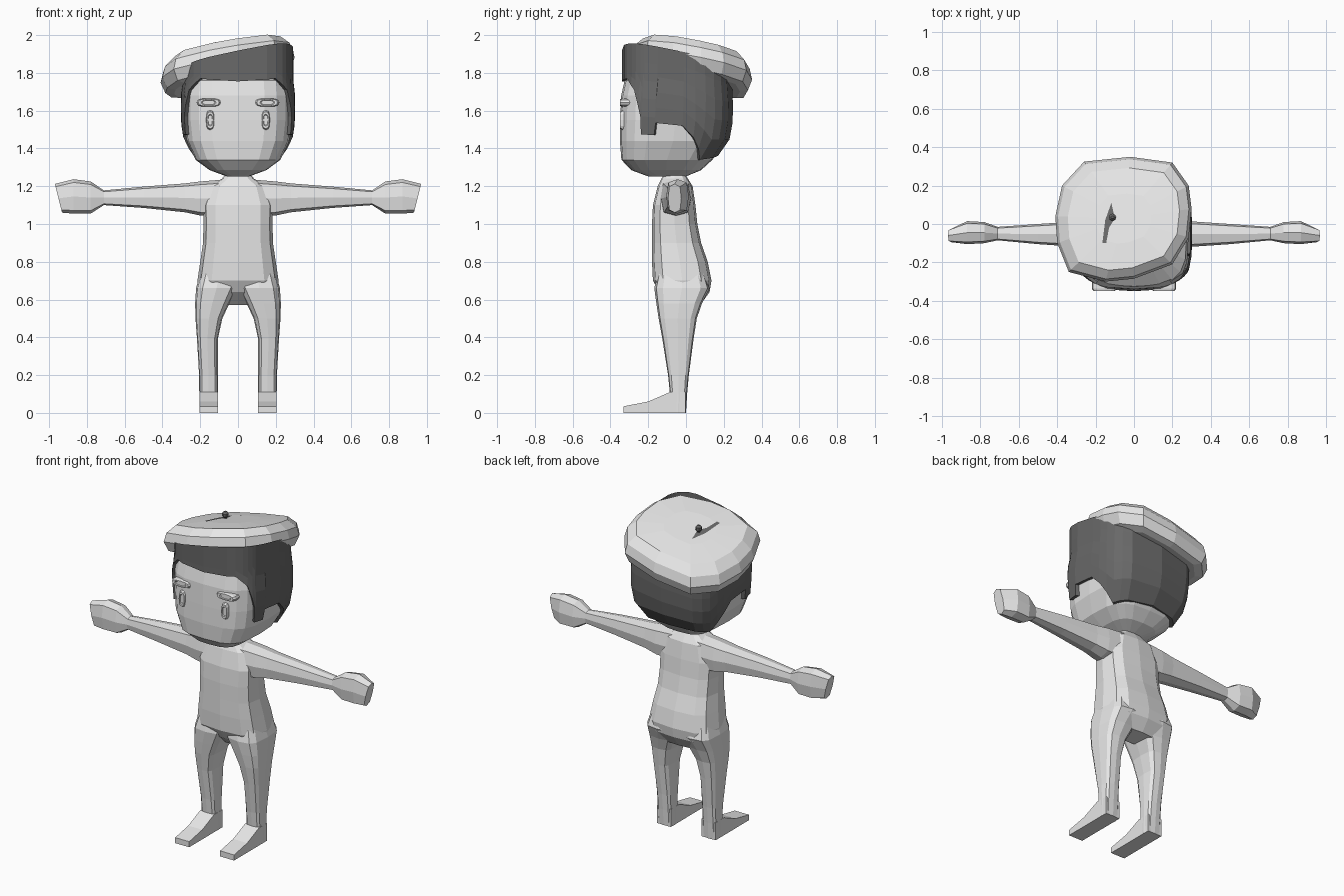
import bpy, bmesh, math
from mathutils import Vector

if "Cube" in bpy.data.objects:
    bpy.data.objects.remove(bpy.data.objects["Cube"])


def material(name, v):
    m = bpy.data.materials.new(name)
    m.diffuse_color = (v, v, v, 1)
    m.use_nodes = True
    m.node_tree.nodes["Principled BSDF"].inputs["Base Color"].default_value = m.diffuse_color
    return m


LIGHT = material("light grey", 0.8)
DARK = material("dark grey", 0.14)


def make(name, verts, faces, mat, fix=True):
    me = bpy.data.meshes.new(name)
    me.from_pydata([tuple(v) for v in verts], [], faces)
    if fix:
        bm = bmesh.new()
        bm.from_mesh(me)
        bmesh.ops.recalc_face_normals(bm, faces=bm.faces)
        bm.to_mesh(me)
        bm.free()
    me.materials.append(mat)
    ob = bpy.data.objects.new(name, me)
    bpy.context.collection.objects.link(ob)
    return ob


def power(c, p):
    return math.copysign(abs(c) ** p, c) if abs(c) > 1e-6 else 0.0


def section(a0, a1, b0, b1, n, p):
    """Rounded rectangle outline between a0..a1 and b0..b1."""
    ca, ha, cb, hb = (a0 + a1) / 2, (a1 - a0) / 2, (b0 + b1) / 2, (b1 - b0) / 2
    return [(ca + ha * power(math.cos(t), p), cb + hb * power(math.sin(t), p))
            for t in (2 * math.pi * i / n for i in range(n))]


def skin(name, rings, mat):
    """Join equal rings of points into a closed tube."""
    n = len(rings[0])
    faces = [(r * n + i, r * n + (i + 1) % n, (r + 1) * n + (i + 1) % n, (r + 1) * n + i)
             for r in range(len(rings) - 1) for i in range(n)]
    faces += [tuple(range(n)), tuple(range((len(rings) - 1) * n, len(rings) * n))]
    return make(name, [v for r in rings for v in r], faces, mat)


# torso: height, half width, front, back
TORSO = [(1.27, .06, -.11, -.01), (1.24, .085, -.13, .01), (1.2, .15, -.15, .035),
         (1.1, .185, -.175, .05), (1.0, .183, -.18, .06), (.9, .185, -.18, .08),
         (.8, .2, -.18, .115), (.7, .215, -.175, .135), (.64, .205, -.14, .125),
         (.57, .12, -.06, .075)]
skin("torso", [[(x, y, z) for x, y in section(-w, w, f, b, 12, .62)]
               for z, w, f, b in TORSO], LIGHT)

# legs: height, inner, outer, front, back
LEG = [(.74, .0, .2, -.15, .1), (.66, .004, .222, -.168, .125), (.58, .045, .227, -.157, .085),
       (.5, .083, .225, -.145, .057), (.39, .107, .217, -.125, .04), (.2, .107, .206, -.095, .015),
       (.1, .106, .205, -.085, .006), (0, .105, .205, -.085, 0)]
# arms and hands: distance out, bottom, top, front, back
ARM = [(.08, 1.04, 1.235, -.14, .03), (.2, 1.045, 1.225, -.13, .025), (.28, 1.062, 1.215, -.12, .015),
       (.5, 1.085, 1.198, -.105, 0), (.71, 1.1, 1.178, -.085, -.015), (.78, 1.055, 1.225, -.1, .01),
       (.87, 1.055, 1.237, -.105, .015), (.95, 1.06, 1.212, -.095, -.025)]
# feet: front-to-back position and top height
FOOT = [(-.33, .035), (-.2, .06), (-.085, .11), (-.002, .11)]

for s, side in ((1, "left"), (-1, "right")):
    skin(side + "_leg", [[(s * x, y, z) for x, y in section(a, b, f, k, 12, .55)]
                         for z, a, b, f, k in LEG], LIGHT)
    skin(side + "_arm", [[(s * (x + (.25 * (z - 1.135) if x > .9 else 0)), y, z)
                          for z, y in section(a, b, f, k, 8, .6)]
                         for x, a, b, f, k in ARM], LIGHT)
    skin(side + "_foot", [[(s * x, y, z) for x, z in
                           ((.107, 0), (.204, 0), (.204, t), (.107, t))]
                          for y, t in FOOT], LIGHT)

# head: height, half width, front, back
HEAD = [(1.252, .06, -.2, .0), (1.285, .15, -.29, .08), (1.34, .225, -.342, .14),
        (1.44, .272, -.35, .215), (1.55, .285, -.348, .235), (1.68, .285, -.343, .235),
        (1.76, .275, -.325, .225), (1.82, .2, -.25, .15)]
skin("head", [[(x, y, z) for x, y in section(-w, w, f, b, 20, .6)]
              for z, w, f, b in HEAD], LIGHT)


def lerp(table, k):
    for a, b in zip(table, table[1:]):
        if k <= b[0]:
            t = max(0, (k - a[0]) / (b[0] - a[0]))
            return [u + (v - u) * t for u, v in zip(a, b)]
    return table[-1]


def tilt(x, y):
    """Height of the beret's rim plane."""
    return 1.83 + .2 * (x + .05) - .2 * (y - .04)


# hair shell: angle from the forehead, lower edge height
EDGE = [(0, 1.755), (20, 1.765), (32, 1.77), (44, 1.735), (52, 1.71), (60, 1.63), (64, 1.57),
        (66, 1.475), (80, 1.47), (80.5, 1.535), (92, 1.52), (100, 1.46), (110, 1.4),
        (122, 1.34), (135, 1.345), (150, 1.35), (180, 1.36)]
columns = [(a, z) for a, z in EDGE] + [(360 - a, z) for a, z in EDGE[-2:0:-1]]
ROWS = 5


def scalp(a, z):
    _, w, f, b = lerp(HEAD[:-1], z)
    c, h = (f + b) / 2, (b - f) / 2
    a = math.radians(a)
    return Vector(((w + .018) * power(math.sin(a), .6), c - (h + .014) * power(math.cos(a), .6), z))


hv = []
for a, low in columns:
    p = scalp(a, 1.7)
    top = max(tilt(p.x, p.y), low + .03)
    hv += [scalp(a, low + (top - low) * r / ROWS) for r in range(ROWS + 1)]
    inner = scalp(a, low)                      # lip turned in to the head
    hv.append(Vector((inner.x * .92, (inner.y + .055) * .92 - .055, low)))
R, N = ROWS + 2, len(columns)
hf = []
for i in range(N):
    j = (i + 1) % N
    hf += [(i * R + r, j * R + r, j * R + r + 1, i * R + r + 1) for r in range(ROWS)]
    hf.append((i * R + ROWS + 1, j * R + ROWS + 1, j * R, i * R))
make("hair", hv, hf, DARK)

# beret: rim outline scaled and stacked along a tilted plane
RIM = [(-.34, -.25), (-.15, -.3), (0, -.285), (.2, -.21), (.285, -.07), (.3, .08), (.285, .2),
       (.2, .32), (-.02, .35), (-.26, .325), (-.375, .2), (-.41, .04), (-.4, -.1)]
LAYERS = [(.8, -.085), (.93, -.07), (1, -.01), (.96, .045), (.82, .09), (.4, .1)]
CX, CY = -.05, .03
skin("beret", [[(CX + (x - CX) * k, CY + (y - CY) * k,
                 tilt(CX + (x - CX) * k, CY + (y - CY) * k) + h) for x, y in RIM]
               for k, h in LAYERS], LIGHT)

# beret crease and stalk
crease = [(-.165, -.1), (-.145, -.1), (-.13, -.02), (-.1, .03), (-.118, .11), (-.15, .02)]
make("beret_crease", [(x, y, tilt(x, y) + .104) for x, y in crease], [tuple(range(6))], DARK, False)
skin("beret_stalk", [[(-.112 + x, .035 + y, z) for x, y in section(-r, r, -r, r, 8, 1)]
                     for z, r in ((1.9, .008), (1.925, .01), (1.935, .019), (1.952, .019),
                                  (1.963, .008))], DARK)


# eyes and eyebrows: raised pads with a stepped centre
def pad(name, cx, cz, w, h, y):
    skin(name, [[(cx + x, y + d, cz + z) for x, z in section(-w * k, w * k, -h * k, h * k, 12, .7)]
                for k, d in ((1, .05), (1, .005), (.85, -.008), (.6, -.008), (.5, -.003))], LIGHT)


for s, side in ((1, "left"), (-1, "right")):
    pad(side + "_eye", s * .147, 1.55, .022, .052, -.342)
    pad(side + "_eyebrow", s * .155, 1.643, .065, .022, -.342)
